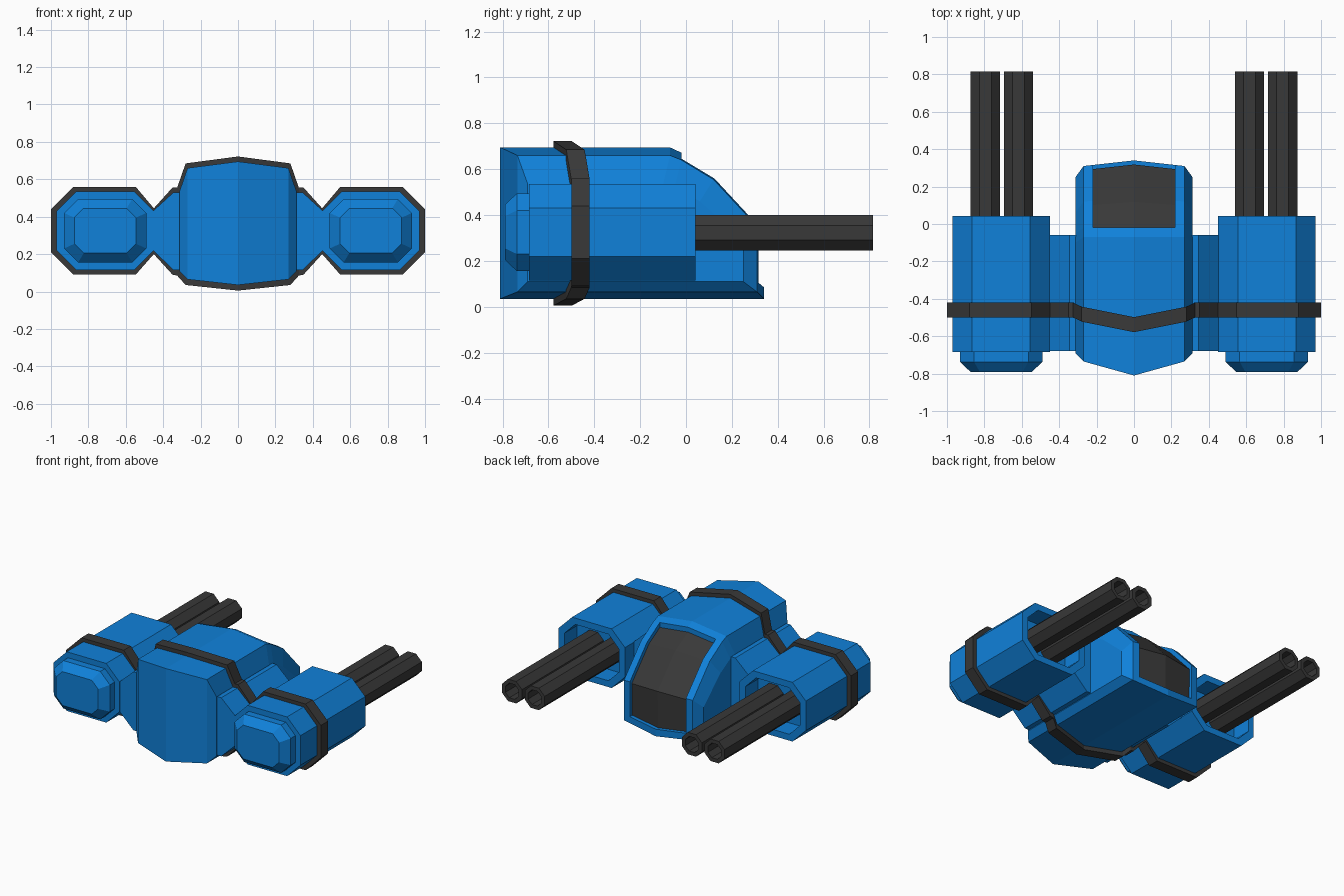
import bpy, bmesh

if "Cube" in bpy.data.objects:
    bpy.data.objects.remove(bpy.data.objects["Cube"])


def material(name, rgb):
    m = bpy.data.materials.new(name)
    m.diffuse_color = (*rgb, 1)
    m.use_nodes = True
    m.node_tree.nodes["Principled BSDF"].inputs["Base Color"].default_value = m.diffuse_color
    return m


BLUE = material("blue_paint", (0.005, 0.22, 0.7))
DARK = material("dark_metal", (0.04, 0.04, 0.04))


def loft(rings):
    """Skin a list of equal-sized point rings and close both ends."""
    bm = bmesh.new()
    vs = [[bm.verts.new(p) for p in r] for r in rings]
    n = len(rings[0])
    for a, b in zip(vs, vs[1:]):
        for i in range(n):
            j = (i + 1) % n
            bm.faces.new((a[i], a[j], b[j], b[i]))
    bm.faces.new(vs[0][::-1])
    bm.faces.new(vs[-1])
    bmesh.ops.recalc_face_normals(bm, faces=bm.faces)
    return bm


def finish(name, bm, *mats):
    me = bpy.data.meshes.new(name)
    bm.to_mesh(me)
    bm.free()
    for m in mats:
        me.materials.append(m)
    ob = bpy.data.objects.new(name, me)
    bpy.context.collection.objects.link(ob)
    return ob


def octagon(cx, cz, hw, hh, ch, y):
    half = [(hw, hh - ch), (hw - ch, hh), (ch - hw, hh), (-hw, hh - ch)]
    pts = half + [(-x, -z) for x, z in half]
    return [(cx + x, y, cz + z) for x, z in pts]


def mirrored(stations):
    """Stations (x, [(y, z)...]) from the centre outwards, mirrored over x."""
    both = [(-x, p) for x, p in stations[:0:-1]] + stations
    return [[(x, y, z) for y, z in p] for x, p in both]


# Central hull: side profiles at several distances from the centre line
mid = [(-0.81, 0.035), (-0.81, 0.695), (-0.07, 0.695), (-0.02, 0.672),
       (0.14, 0.58), (0.34, 0.365), (0.34, 0.085), (0.34, 0.035)]
shoulder = [(-0.735, 0.065), (-0.735, 0.66), (-0.07, 0.66), (-0.02, 0.64),
            (0.12, 0.555), (0.31, 0.35), (0.31, 0.11), (0.31, 0.065)]
side = [(-0.69, 0.11), (-0.69, 0.535), (-0.1, 0.535), (-0.05, 0.52),
        (0.06, 0.46), (0.25, 0.29), (0.25, 0.14), (0.25, 0.11)]
t = 0.22 / 0.27
rim = [(a + (c - a) * t, b + (d - b) * t)
       for (a, b), (c, d) in zip(mid, shoulder)]
hull = loft(mirrored([(0, mid), (0.22, rim), (0.27, shoulder), (0.313, side)]))

# Recessed canopy pane pushed into the sloping nose
pane = []
for f in hull.faces:
    c = f.calc_center_median()
    vy = [v.co.y for v in f.verts]
    vz = [v.co.z for v in f.verts]
    if abs(c.x) < 0.2 and min(vy) > -0.03 and min(vz) > 0.08:
        pane.append(f)
new = bmesh.ops.extrude_face_region(hull, geom=pane)["geom"]
bmesh.ops.delete(hull, geom=[f for f in pane if f.is_valid], context='FACES')
for g in new:
    if isinstance(g, bmesh.types.BMFace):
        g.material_index = 1
    elif isinstance(g, bmesh.types.BMVert):
        if g.co.y < 0:
            g.co.z -= 0.035
        elif g.co.z < 0.15:
            g.co.y -= 0.027
        else:
            g.co.y -= 0.022
            g.co.z -= 0.02
finish("hull_with_canopy", hull, BLUE, DARK)

# Raised band wrapping hull, connectors and pods: (x, bottom, top, rear y)
band = [(0, 0.005, 0.722, -0.578), (0.28, 0.035, 0.685, -0.522),
        (0.325, 0.085, 0.556, -0.5), (0.35, 0.09, 0.556, -0.5),
        (0.45, 0.2, 0.445, -0.5), (0.547, 0.09, 0.56, -0.5),
        (0.88, 0.09, 0.56, -0.5), (1.0, 0.21, 0.44, -0.5)]
finish("band", loft(mirrored(
    [(x, [(y, b), (y, top), (y + 0.08, top), (y + 0.08, b)])
     for x, b, top, y in band])), DARK)

for s, label in ((-1, "left"), (1, "right")):
    # Connector tapering from hull to pod
    finish(label + "_connector", loft(
        [[(s * x, -0.68, b), (s * x, -0.68, top),
          (s * x, -0.06, top), (s * x, -0.06, b)]
         for x, b, top in ((0.28, 0.115, 0.53), (0.345, 0.115, 0.53),
                           (0.46, 0.225, 0.425))]), BLUE)

    # Pod: bevelled rear cap, octagonal shell, hollow front
    rings = [(0.165, 0.12, 0.05, -0.79), (0.22, 0.17, 0.075, -0.737),
             (0.22, 0.17, 0.075, -0.685), (0.26, 0.21, 0.105, -0.685),
             (0.26, 0.21, 0.105, 0.042), (0.215, 0.165, 0.085, 0.042),
             (0.215, 0.165, 0.085, -0.1)]
    finish(label + "_pod", loft(
        [octagon(s * 0.71, 0.325, *r) for r in rings]), BLUE)

    # Twin octagonal barrels with hollow muzzles
    for cx, place in ((0.617, "inner"), (0.795, "outer")):
        finish(f"{label}_{place}_barrel", loft(
            [octagon(s * cx, 0.323, r, r, r * 0.586, y)
             for r, y in ((0.078, -0.12), (0.078, 0.815),
                          (0.052, 0.815), (0.052, 0.6))]), DARK)
